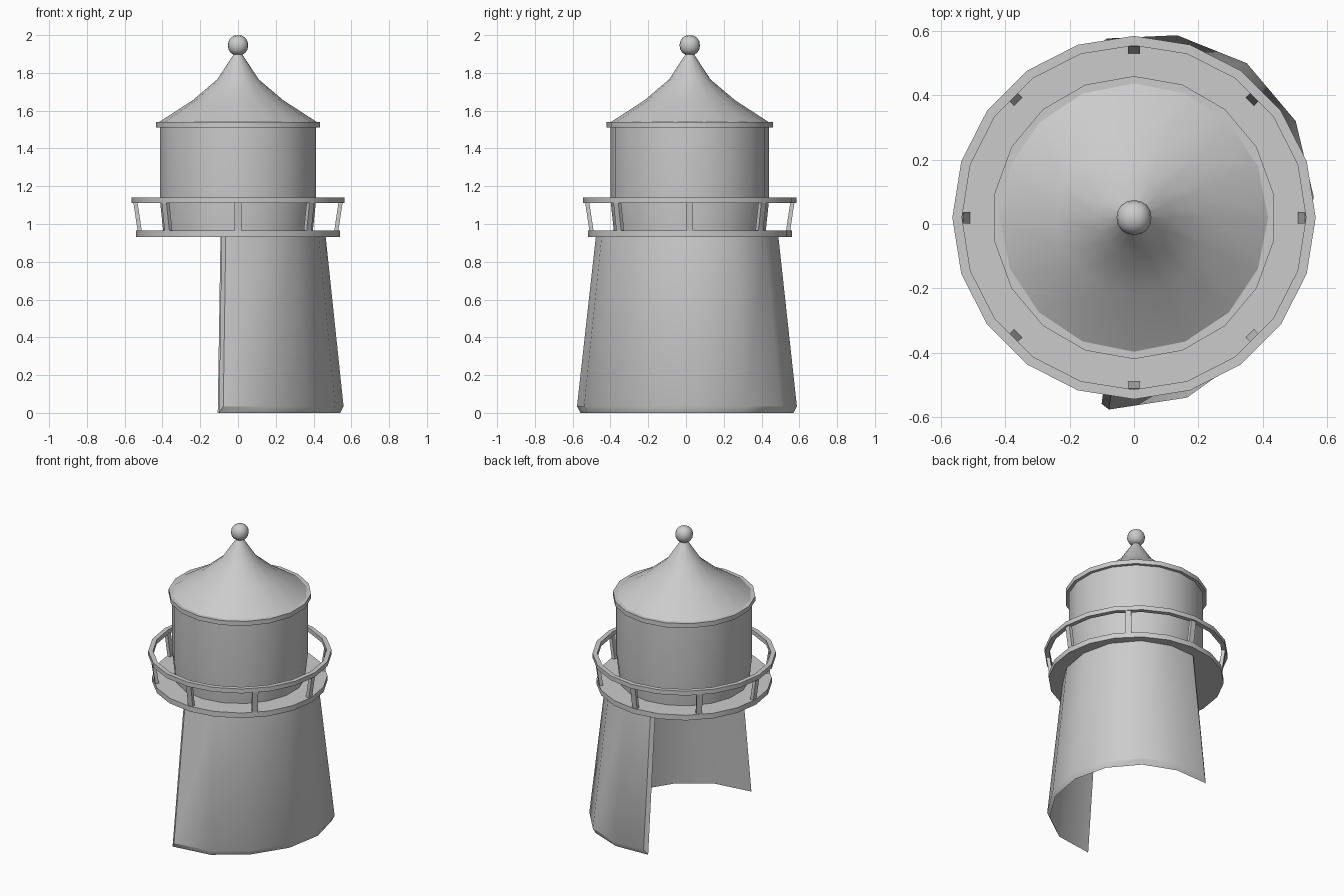
import bpy, bmesh, math
from mathutils import Vector, Matrix

if "Cube" in bpy.data.objects:
    bpy.data.objects.remove(bpy.data.objects["Cube"])

AX = Vector((0, 0.02, 0))  # axis of the upper parts


def finish(name, bm, smooth=True):
    bmesh.ops.recalc_face_normals(bm, faces=bm.faces)
    me = bpy.data.meshes.new(name)
    bm.to_mesh(me)
    bm.free()
    ob = bpy.data.objects.new(name, me)
    bpy.context.collection.objects.link(ob)
    if smooth:
        bpy.ops.object.select_all(action='DESELECT')
        ob.select_set(True)
        bpy.context.view_layer.objects.active = ob
        bpy.ops.object.shade_smooth_by_angle(angle=math.radians(32))
    return ob


def lathe(name, profile, sides, closed=False):
    """Turn an (r, z) profile about the axis, first corner on +y."""
    bm = bmesh.new()
    rings = []
    for r, z in profile:
        ring = []
        for i in range(sides):
            a = math.pi / 2 + math.tau * i / sides
            ring.append(bm.verts.new(AX + Vector((r * math.cos(a), r * math.sin(a), z))))
        rings.append(ring)
    pairs = list(zip(rings, rings[1:]))
    if closed:
        pairs.append((rings[-1], rings[0]))
    else:
        bm.faces.new(rings[0])
        bm.faces.new(rings[-1])
    for lo, hi in pairs:
        for i in range(sides):
            j = (i + 1) % sides
            bm.faces.new((lo[i], lo[j], hi[j], hi[i]))
    return finish(name, bm)


# Tower wall: thick tapered shell, open towards -x
plan = [(-.085, .577), (.134, .587), (.351, .5), (.503, .32), (.559, .085),
        (.515, -.165), (.367, -.395), (.165, -.54), (-.078, -.577)]
# scale about the centre and height, going round the wall section
section = [(1.0, .035, 0), (.97, 0, 1), (.797, .935, 1), (.83, .935, 0)]
bm = bmesh.new()
cols = []
for i, (x, y) in enumerate(plan):
    end = i in (0, len(plan) - 1)
    cols.append([bm.verts.new((x * s - (.025 if end and inner else 0), .01 + (y - .01) * s, z))
                 for s, z, inner in section])
for a, b in zip(cols, cols[1:]):
    for k in range(4):
        m = (k + 1) % 4
        bm.faces.new((a[k], b[k], b[m], a[m]))
bm.faces.new(cols[0])
bm.faces.new(cols[-1])
finish("tower_wall", bm)

# Gallery deck and handrail
lathe("gallery_deck", [(.54, .93), (.54, .965)], 20)
lathe("handrail", [(.535, 1.11), (.565, 1.11), (.565, 1.14), (.535, 1.14)], 20, closed=True)

# Railing posts leaning outwards
for i in range(8):
    bm = bmesh.new()
    bmesh.ops.create_cube(bm, size=1)
    for v in bm.verts:
        top = v.co.z > 0
        v.co = Vector(((.543 if top else .52) + v.co.x * .022, v.co.y * .036,
                       1.115 if top else .96))
    bm.transform(Matrix.Translation(AX) @ Matrix.Rotation(math.tau * i / 8, 4, 'Z'))
    finish("railing_post_%d" % (i + 1), bm, smooth=False)

# Lantern room, roof rim and flared roof
lathe("lantern_room", [(.402, .96), (.42, 1.13), (.42, 1.52)], 18)
lathe("roof_rim", [(.44, 1.51), (.44, 1.54)], 18)
lathe("roof", [(.425, 1.535), (.24, 1.655), (.11, 1.765), (.015, 1.91)], 16)

# Rounded finial
bm = bmesh.new()
bmesh.ops.create_cube(bm, size=.129)
bm.transform(Matrix.Translation(AX + Vector((0, 0, 1.946))))
ball = finish("finial", bm)
mod = ball.modifiers.new("round", 'SUBSURF')
mod.levels = mod.render_levels = 2
for p in ball.data.polygons:
    p.use_smooth = True
for e in ball.data.edges:
    e.use_edge_sharp = False
